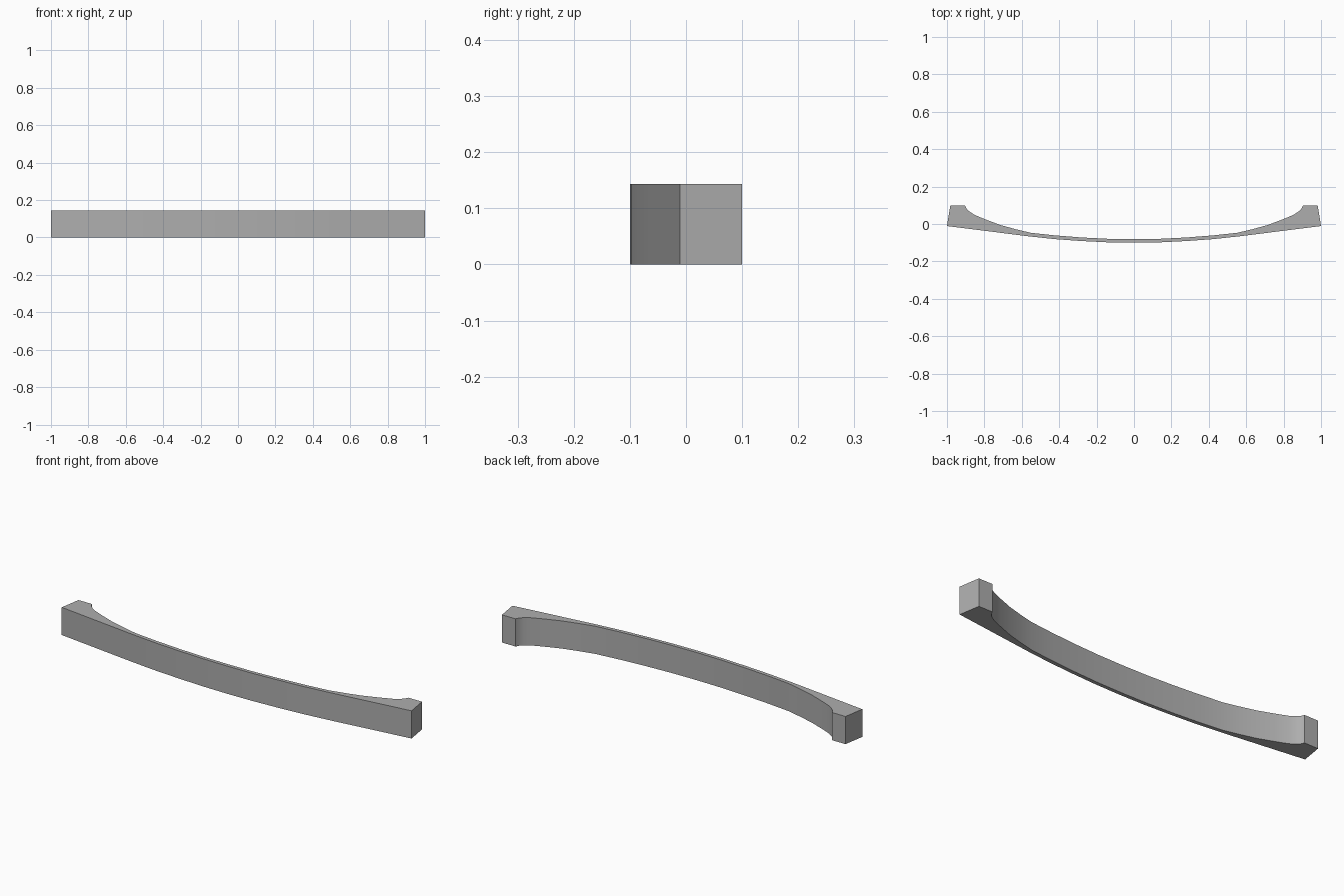
import bpy, bmesh

if "Cube" in bpy.data.objects:
    bpy.data.objects.remove(bpy.data.objects["Cube"])

HEIGHT = 0.143

grey = bpy.data.materials.new("plain grey")
grey.diffuse_color = (0.42, 0.42, 0.42, 1)
grey.use_nodes = True
grey.node_tree.nodes["Principled BSDF"].inputs["Base Color"].default_value = grey.diffuse_color

# Right half of the plan outline: bowed front, end block, hollow back
front = [(0, -0.1), (0.14, -0.098), (0.28, -0.091), (0.42, -0.081),
         (0.56, -0.066), (0.996, -0.011)]
block = [(0.978, 0.1), (0.9, 0.1), (0.892, 0.082), (0.878, 0.068)]
back = [(0.85, 0.049), (0.79, 0.024), (0.71, -0.006), (0.63, -0.028), (0.55, -0.047),
        (0.42, -0.061), (0.28, -0.072), (0.14, -0.079), (0, -0.081)]
half = [(x / 0.996, y) for x, y in front + block + back]
outline = half + [(-x, y) for x, y in reversed(half[1:-1])]

# Extrude the outline up into the curved bar
bm = bmesh.new()
base = bm.faces.new([bm.verts.new((x, y, 0)) for x, y in outline])
top = bmesh.ops.extrude_face_region(bm, geom=[base], use_keep_orig=True)
verts = [g for g in top["geom"] if isinstance(g, bmesh.types.BMVert)]
bmesh.ops.translate(bm, verts=verts, vec=(0, 0, HEIGHT))
bmesh.ops.recalc_face_normals(bm, faces=bm.faces)

mesh = bpy.data.meshes.new("curved_handle")
bm.to_mesh(mesh)
bm.free()
mesh.materials.append(grey)
handle = bpy.data.objects.new("curved_handle", mesh)
bpy.context.collection.objects.link(handle)

# Smooth the curved sides and keep the corners sharp
bpy.context.view_layer.objects.active = handle
handle.select_set(True)
bpy.ops.object.shade_smooth_by_angle(angle=0.4)
